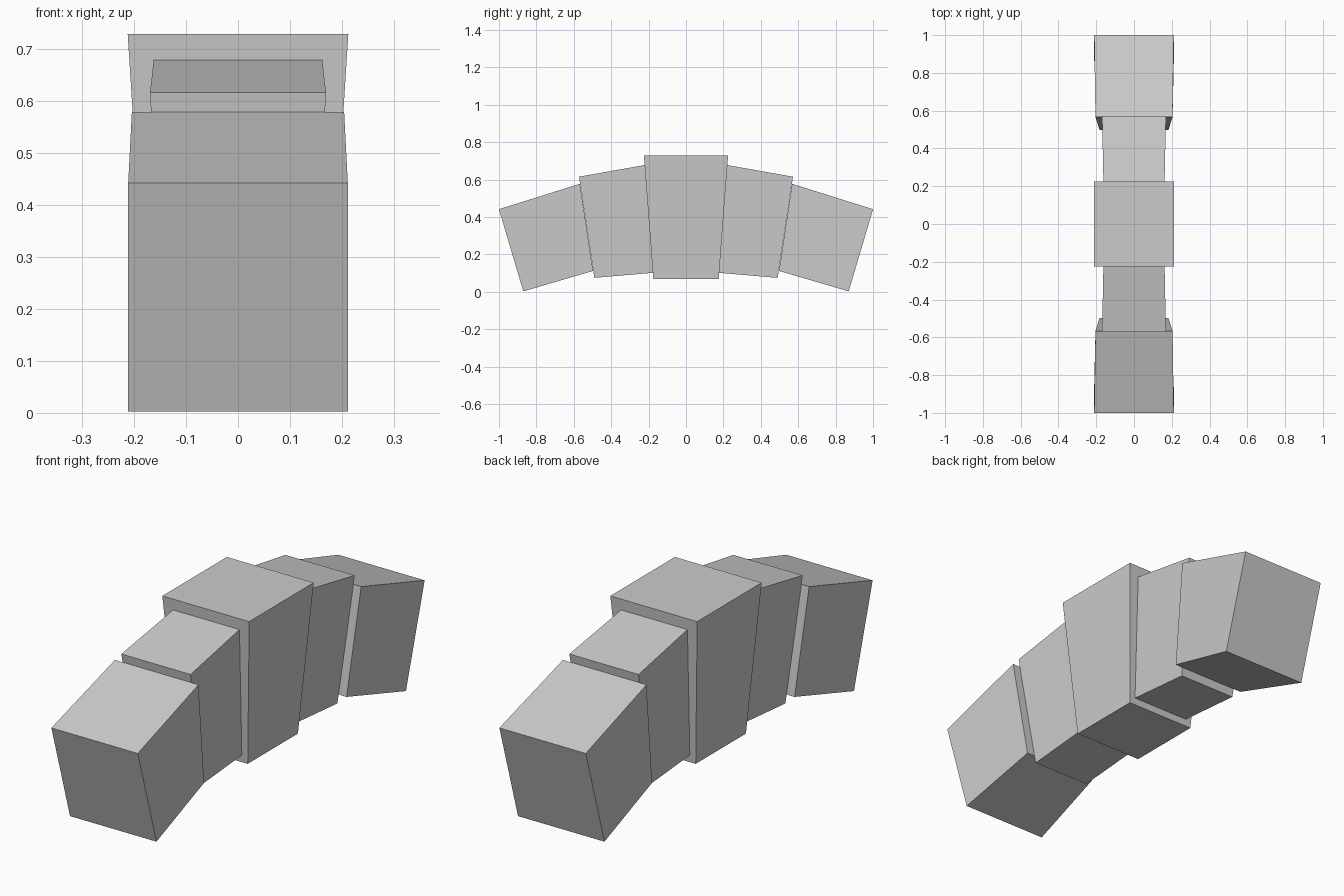
import bpy

cube = bpy.data.objects.get("Cube")
if cube:
    bpy.data.objects.remove(cube, do_unlink=True)

# Plain grey stone
stone = bpy.data.materials.new("grey_stone")
stone.use_nodes = True
GREY = (0.6, 0.6, 0.6, 1)
stone.diffuse_color = GREY
stone.node_tree.nodes["Principled BSDF"].inputs["Base Color"].default_value = GREY


def block(name, corners, side=1):
    """Wedge block from four side corners, each (y, z, half width)."""
    verts = [(s * w, side * y, z) for s in (-1, 1) for y, z, w in corners]
    n = len(corners)
    faces = [tuple(range(n)), tuple(range(2 * n - 1, n - 1, -1))]
    faces += [(i, i + n, (i + 1) % n + n, (i + 1) % n) for i in range(n)]
    if side > 0:
        faces = [f[::-1] for f in faces]
    mesh = bpy.data.meshes.new(name)
    mesh.from_pydata(verts, [], faces)
    mesh.materials.append(stone)
    mesh.update()
    obj = bpy.data.objects.new(name, mesh)
    bpy.context.collection.objects.link(obj)


# Keystone in the middle of the arch
block("keystone", [(-0.225, 0.728, 0.212), (0.225, 0.728, 0.212),
                   (0.175, 0.07, 0.17), (-0.175, 0.07, 0.17)])

# Narrow inner blocks and wide end blocks, mirrored front and back
for side, place in ((-1, "front"), (1, "back")):
    block(place + "_inner_block",
          [(0.221, 0.678, 0.162), (0.572, 0.616, 0.169),
           (0.49, 0.075, 0.142), (0.177, 0.102, 0.143)], side)
    block(place + "_end_block",
          [(0.567, 0.578, 0.204), (1.0, 0.442, 0.211),
           (0.87, 0.003, 0.211), (0.497, 0.112, 0.182)], side)

# Turn all faces outwards
import bmesh
for obj in bpy.context.collection.objects:
    if obj.name.endswith(("keystone", "_block")):
        bm = bmesh.new()
        bm.from_mesh(obj.data)
        bmesh.ops.recalc_face_normals(bm, faces=bm.faces)
        bm.to_mesh(obj.data)
        bm.free()
